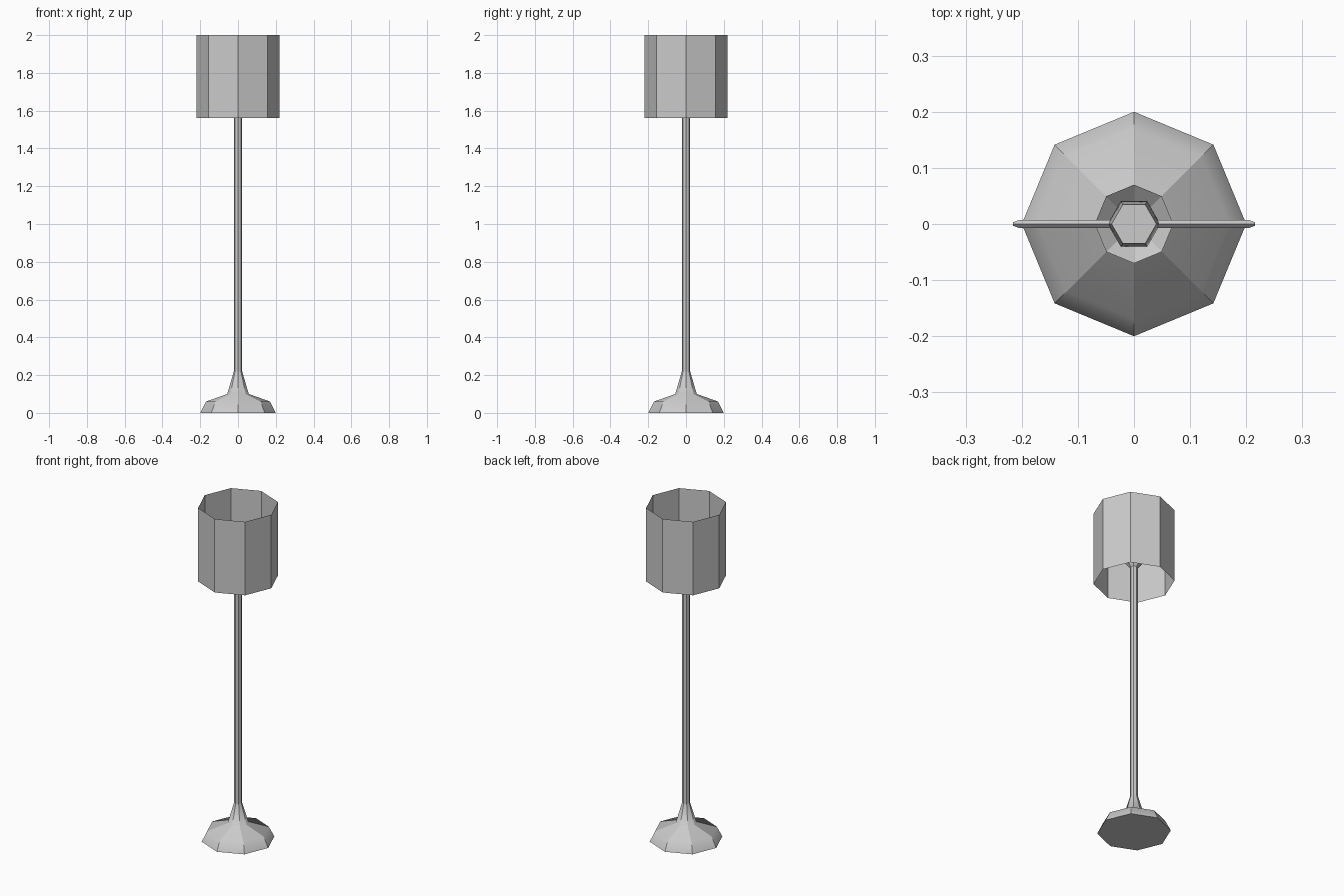
import bpy, bmesh, math

cube = bpy.data.objects.get("Cube")
if cube:
    bpy.data.objects.remove(cube)

gray = bpy.data.materials.new("light gray")
gray.use_nodes = True
color = (0.6, 0.6, 0.6, 1)
gray.diffuse_color = color
gray.node_tree.nodes["Principled BSDF"].inputs["Base Color"].default_value = color


def lathe(name, profile, sides, cap_start=False, cap_end=False, axis="Z"):
    """Turn (radius, height) points; smooth along the profile, sharp between sides."""
    bm = bmesh.new()
    rings = []
    for r, h in profile:
        ring = []
        for i in range(sides):
            a = math.tau * i / sides
            u, v = r * math.cos(a), r * math.sin(a)
            ring.append(bm.verts.new((u, v, h) if axis == "Z" else (h, u, v)))
        rings.append(ring)
    for low, high in zip(rings, rings[1:]):
        for i in range(sides):
            j = (i + 1) % sides
            face = bm.faces.new((low[i], low[j], high[j], high[i]))
            face.smooth = True
        for i in range(sides):
            bm.edges.get((low[i], high[i])).smooth = False
    for wanted, ring in ((cap_start, rings[0][::-1]), (cap_end, rings[-1])):
        if wanted:
            cap = bm.faces.new(ring)
            for edge in cap.edges:
                edge.smooth = False
    mesh = bpy.data.meshes.new(name)
    bm.to_mesh(mesh)
    bm.free()
    mesh.materials.append(gray)
    obj = bpy.data.objects.new(name, mesh)
    bpy.context.collection.objects.link(obj)
    return obj


# Weighted foot flowing up into the pole
lathe("base", [(0.2, 0), (0.17, 0.06), (0.057, 0.1), (0.022, 0.22)], 8, cap_start=True)
lathe("pole", [(0.022, 0.22), (0.022, 1.65)], 8)

# Flared socket with a hollow bowl
lathe("socket_outside", [(0.022, 1.65), (0.07, 1.71)], 8)
lathe("socket_bowl", [(0.07, 1.71), (0.035, 1.68)], 8, cap_end=True)

# Six-sided bulb
lathe("bulb", [(0.03, 1.68), (0.047, 1.74), (0.04, 1.79)], 6, cap_end=True)

# Thin arms that hold the shade
for side, name in ((1, "left_arm"), (-1, "right_arm")):
    arm = lathe(name, [(0.007, 0.04), (0.007, 0.205), (0.003, 0.216)], 4,
                cap_start=True, cap_end=True, axis="X")
    arm.location.z = 1.75
    if side < 0:
        arm.rotation_euler.z = math.pi

# Open eight-sided shade
lathe("shade", [(0.22, 1.56), (0.22, 2.0)], 8)
